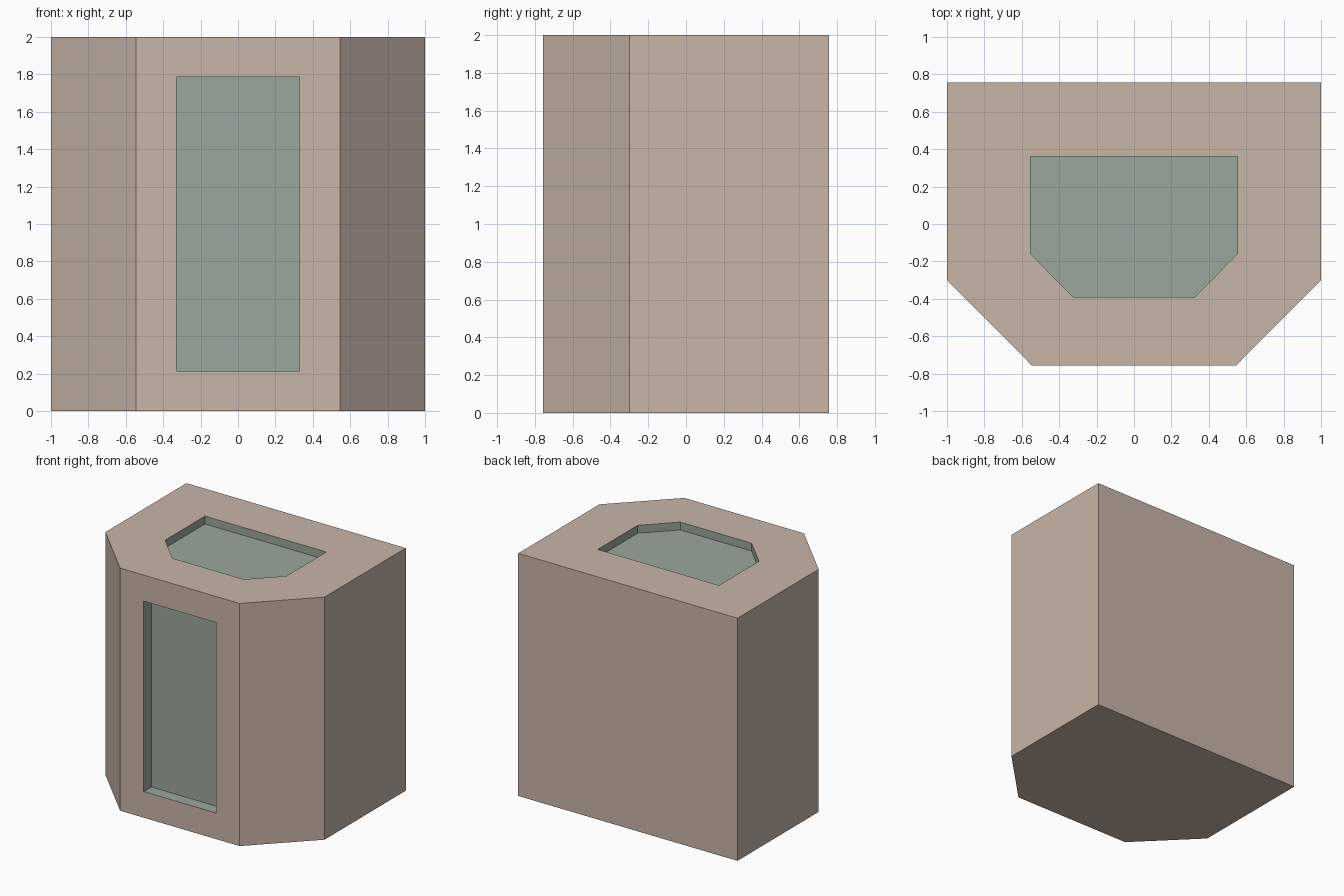
import bpy, bmesh
from mathutils import Vector

cube = bpy.data.objects.get("Cube")
if cube:
    bpy.data.objects.remove(cube, do_unlink=True)


def make_material(name, rgb):
    mat = bpy.data.materials.new(name)
    mat.use_nodes = True
    mat.diffuse_color = (*rgb, 1)
    mat.node_tree.nodes["Principled BSDF"].inputs["Base Color"].default_value = (*rgb, 1)
    return mat


def ring(bm, face, move, material):
    """Add a border ring to a face and place its inner corners with a rule."""
    targets = [move(v.co.copy()) for v in face.verts]
    border = bmesh.ops.inset_individual(bm, faces=[face], thickness=0.01)["faces"]
    for vert, target in zip(face.verts, targets):
        vert.co = target
    for f in border:
        f.material_index = material


def recess(bm, face, shrink, depth):
    """Flat frame, then a sunken panel with its walls in the panel colour."""
    ring(bm, face, shrink, 0)
    inward = face.normal.copy() * -depth
    ring(bm, face, lambda p: p + inward, 1)
    face.material_index = 1


# Outline of the chamfered block, and the smaller outline of its top opening
outline = [(1, 0.757), (-1, 0.757), (-1, -0.3), (-0.545, -0.757), (0.545, -0.757), (1, -0.3)]
opening = [(0.553, 0.36), (-0.553, 0.36), (-0.553, -0.16),
           (-0.325, -0.39), (0.325, -0.39), (0.553, -0.16)]
height = 2.0

bm = bmesh.new()
base = [bm.verts.new((x, y, 0)) for x, y in outline]
lid = [bm.verts.new((x, y, height)) for x, y in outline]
bm.faces.new(base[::-1])
top = bm.faces.new(lid)
for i in range(len(outline)):
    j = (i + 1) % len(outline)
    bm.faces.new((base[i], base[j], lid[j], lid[i]))
bm.normal_update()
front = min(bm.faces, key=lambda f: f.normal.y)


# Sunken panel in the top
def to_opening(p):
    i = min(range(len(outline)), key=lambda k: (Vector(outline[k]) - p.xy).length)
    return Vector((*opening[i], height))


# Sunken window in the front
def to_window(p):
    return Vector((0.33 if p.x > 0 else -0.33, p.y, 1.785 if p.z > 1 else 0.215))


recess(bm, top, to_opening, 0.065)
recess(bm, front, to_window, 0.1)
bm.normal_update()

mesh = bpy.data.meshes.new("chamfered_block")
bm.to_mesh(mesh)
bm.free()
mesh.materials.append(make_material("warm beige", (0.578, 0.465, 0.396)))
mesh.materials.append(make_material("sage green", (0.323, 0.386, 0.328)))
block = bpy.data.objects.new("chamfered_block", mesh)
bpy.context.collection.objects.link(block)
